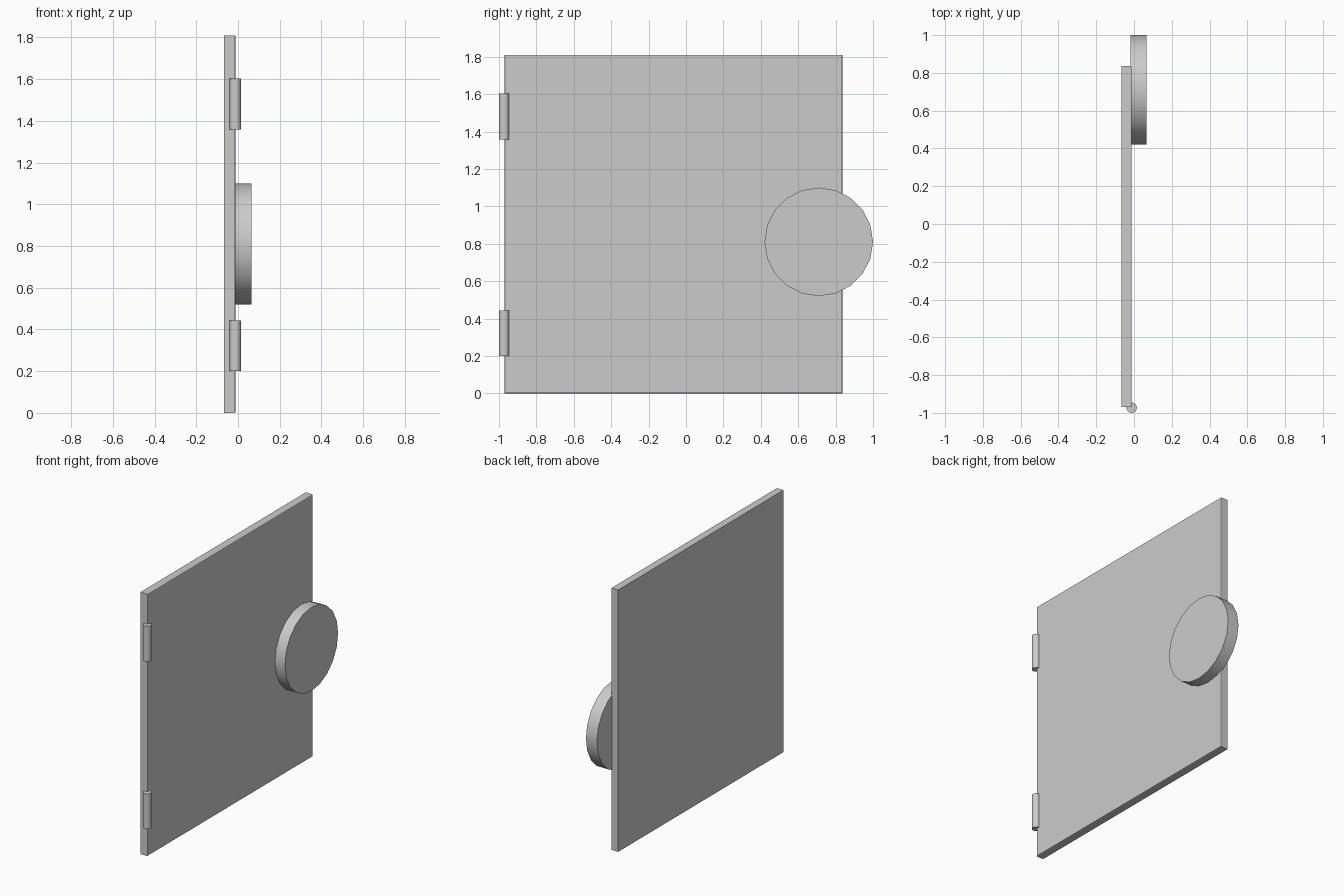
import bpy, bmesh, math

if "Cube" in bpy.data.objects:
    bpy.data.objects.remove(bpy.data.objects["Cube"])


def make_object(name, bm):
    mesh = bpy.data.meshes.new(name)
    bm.to_mesh(mesh)
    bm.free()
    obj = bpy.data.objects.new(name, mesh)
    bpy.context.collection.objects.link(obj)
    return obj


def cylinder(name, radius, depth, sides, location, rotation=(0, 0, 0)):
    bpy.ops.mesh.primitive_cylinder_add(
        vertices=sides, radius=radius, depth=depth,
        location=location, rotation=rotation)
    obj = bpy.context.object
    obj.name = name
    bpy.ops.object.shade_smooth_by_angle(angle=math.radians(40))
    return obj


# Flat door panel, with a fine bevel around its outer (+x) face
x0, x1, y0, y1, height = -0.067, -0.012, -0.97, 0.836, 1.81
bm = bmesh.new()
bmesh.ops.create_cube(bm, size=1)
for v in bm.verts:
    v.co.x = x1 if v.co.x > 0 else x0
    v.co.y = y1 if v.co.y > 0 else y0
    v.co.z = height if v.co.z > 0 else 0
rim = [e for e in bm.edges if all(v.co.x > x1 - 1e-4 for v in e.verts)]
bmesh.ops.bevel(bm, geom=rim, offset=0.006, segments=2, profile=0.5,
                affect='EDGES')
make_object("door_panel", bm)

# Round disc handle overhanging the free edge
cylinder("disc_handle", 0.29, 0.084, 20, (0.023, 0.71, 0.81),
         (0, math.pi / 2, 0))

# Two hinge barrels on the front vertical edge
for name, z in (("lower_hinge", 0.322), ("upper_hinge", 1.48)):
    cylinder(name, 0.0275, 0.244, 20, (-0.0125, -0.9725, z))
